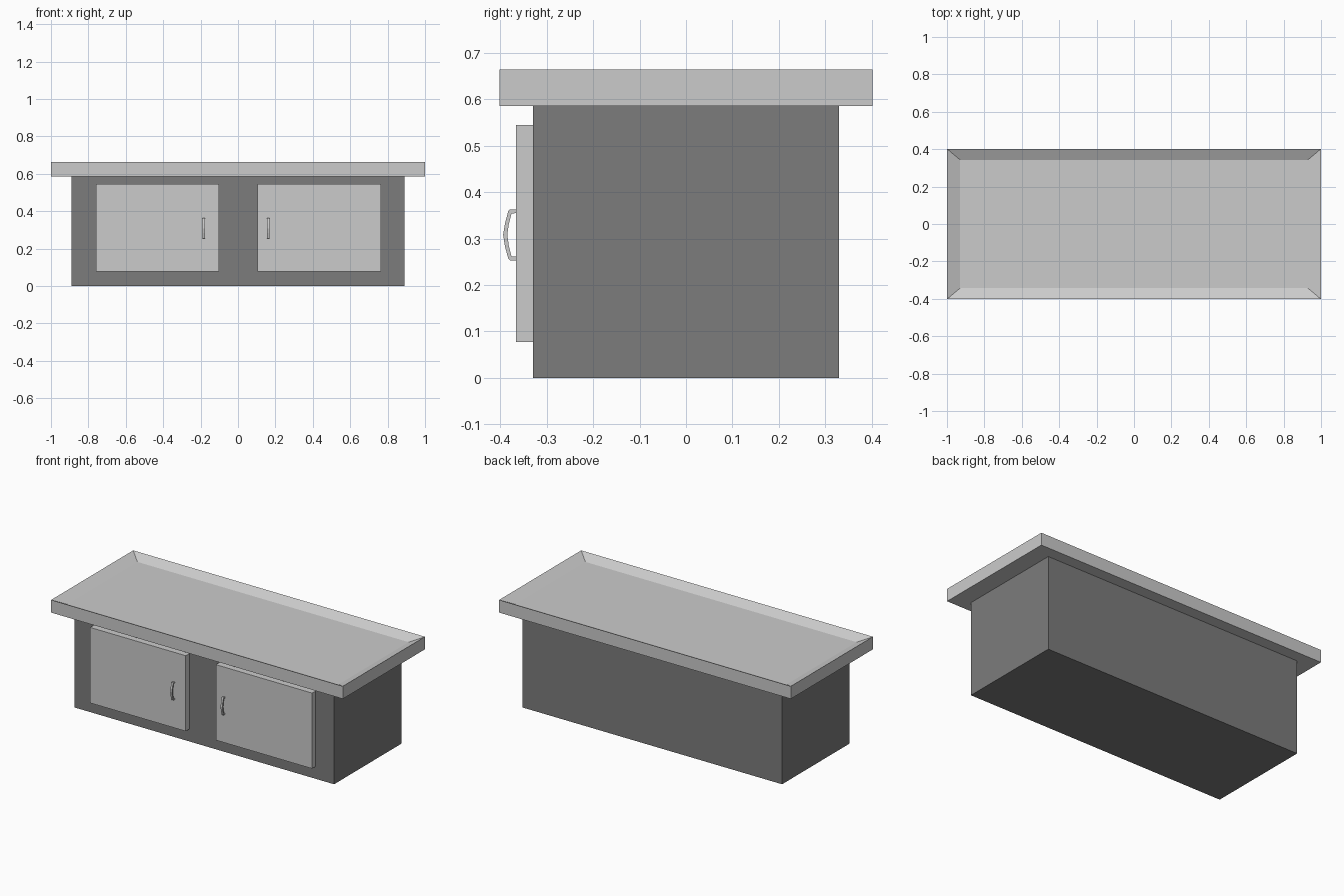
import bpy, bmesh

if "Cube" in bpy.data.objects:
    bpy.data.objects.remove(bpy.data.objects["Cube"])

dark = bpy.data.materials.new("dark_grey")
dark.diffuse_color = (0.2, 0.2, 0.2, 1)
dark.use_nodes = True
dark.node_tree.nodes["Principled BSDF"].inputs["Base Color"].default_value = dark.diffuse_color


def finish(bm, name, mat=None):
    bmesh.ops.recalc_face_normals(bm, faces=bm.faces)
    me = bpy.data.meshes.new(name)
    bm.to_mesh(me)
    bm.free()
    ob = bpy.data.objects.new(name, me)
    bpy.context.collection.objects.link(ob)
    if mat:
        me.materials.append(mat)
    return ob


def box_bm(lo, hi):
    bm = bmesh.new()
    bmesh.ops.create_cube(bm, size=1)
    for v in bm.verts:
        for i in range(3):
            v.co[i] = lo[i] if v.co[i] < 0 else hi[i]
    return bm


# cabinet body
finish(box_bm((-0.89, -0.33, 0), (0.89, 0.33, 0.586)), "cabinet_body", dark)

# worktop: slab whose upper face is inset and sunk into a shallow tray
bm = box_bm((-1, -0.402, 0.586), (1, 0.402, 0.664))
top = max(bm.faces, key=lambda f: f.calc_center_median().z)
bmesh.ops.inset_region(bm, faces=[top], thickness=0.06)
for v in top.verts:
    v.co.x = 0.93 if v.co.x > 0 else -0.93
    v.co.y = 0.343 if v.co.y > 0 else -0.343
    v.co.z -= 0.03
finish(bm, "worktop")

# handle outline in (y, z offset from its middle): outer curve, then inner curve
outer = [(-0.366, 0.055), (-0.379, 0.055), (-0.383, 0.051), (-0.390, 0.025), (-0.394, 0)]
inner = [(-0.366, 0.047), (-0.376, 0.046), (-0.382, 0.022), (-0.385, 0)]


def mirrored(half):
    return half + [(y, -z) for y, z in reversed(half[:-1])]


outline = mirrored(outer) + mirrored(inner)[::-1]


def handle(name, x0, x1, z):
    bm = bmesh.new()
    face = bm.faces.new([bm.verts.new((x0, y, z + dz)) for y, dz in outline])
    ext = bmesh.ops.extrude_face_region(bm, geom=[face], use_keep_orig=True)
    for v in ext["geom"]:
        if isinstance(v, bmesh.types.BMVert):
            v.co.x = x1
    bmesh.ops.triangulate(bm, faces=[f for f in bm.faces if len(f.verts) > 4])
    finish(bm, name)


# doors with their handles
for side, x0, x1, hx in (("left", -0.758, -0.102, -0.183), ("right", 0.104, 0.764, 0.162)):
    finish(box_bm((x0, -0.366, 0.077), (x1, -0.33, 0.545)), side + "_door")
    handle(side + "_handle", hx - 0.006, hx + 0.006, 0.308)
